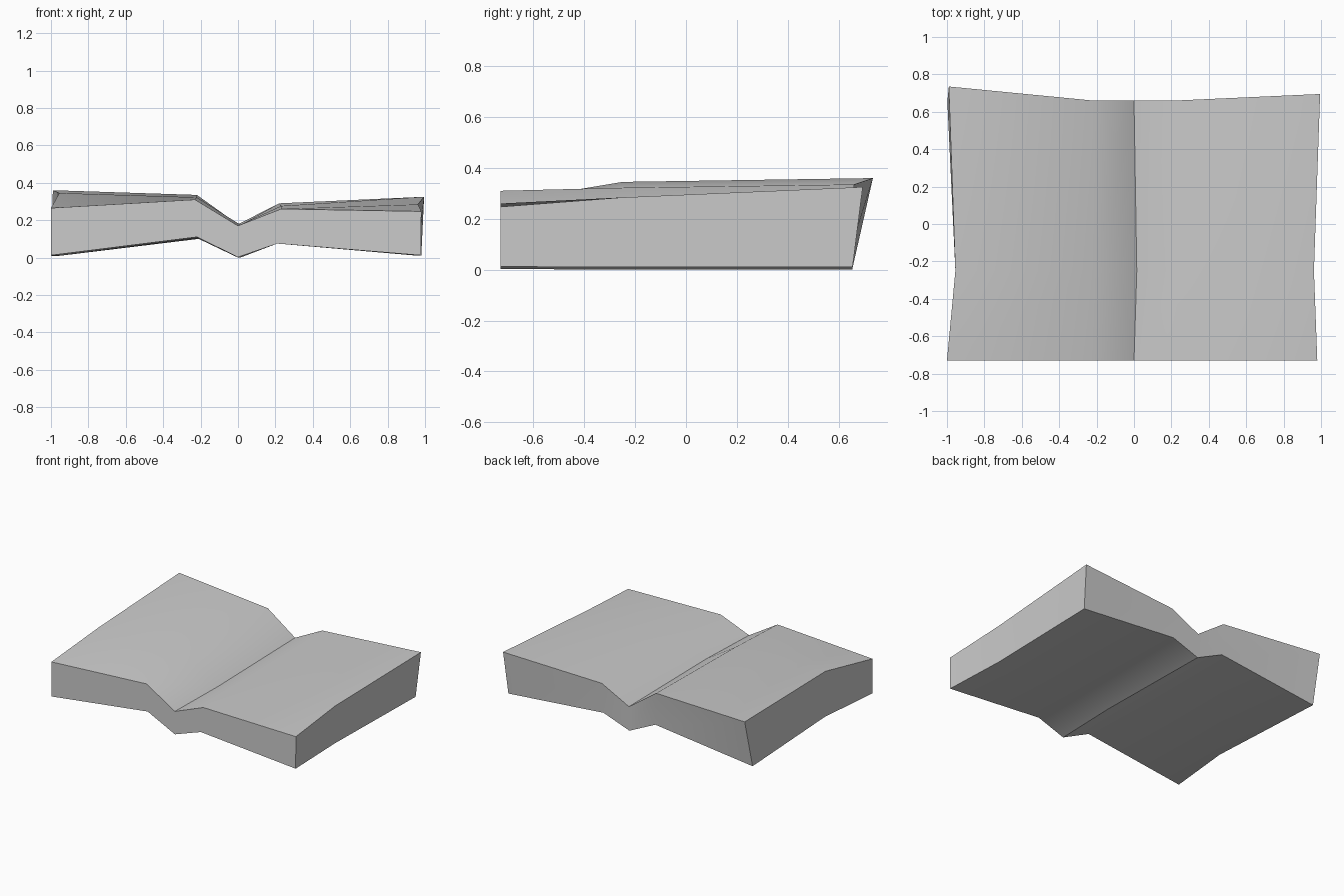
import bpy, bmesh, math

cube = bpy.data.objects.get("Cube")
if cube:
    bpy.data.objects.remove(cube, do_unlink=True)

# One plain stone-grey material
grey = bpy.data.materials.new("plain grey")
grey.use_nodes = True
colour = (0.6, 0.6, 0.6, 1)
grey.diffuse_color = colour
grey.node_tree.nodes["Principled BSDF"].inputs["Base Color"].default_value = colour

# Cross-sections from front to back: outer edge, ridge, valley, ridge, outer edge
top_rows = [
    [(-1, -.73, .265), (-.23, -.73, .31), (0, -.73, .17), (.23, -.73, .26), (.98, -.73, .247)],
    [(-.955, -.25, .345), (-.22, -.25, .322), (.015, -.25, .174), (.23, -.25, .276), (.962, -.25, .284)],
    [(-.99, .735, .36), (-.22, .66, .335), (0, .66, .178), (.22, .66, .29), (.995, .695, .325)],
]
bottom_rows = [
    [(-1, -.73, .012), (-.22, -.73, .11), (0, -.73, .002), (.21, -.73, .075), (.978, -.73, .012)],
    [(-.95, -.25, .01), (-.21, -.25, .105), (.015, -.25, .001), (.21, -.25, .075), (.96, -.25, .01)],
    [(-.998, .655, .007), (-.21, .655, .1), (0, .655, 0), (.21, .655, .075), (.98, .655, .01)],
]

# Folded slab: two sheets of faces joined by a wall round the rim
bm = bmesh.new()
top = [[bm.verts.new(p) for p in row] for row in top_rows]
bottom = [[bm.verts.new(p) for p in row] for row in bottom_rows]
for sheet in (top, bottom):
    for near, far in zip(sheet, sheet[1:]):
        for i in range(len(near) - 1):
            bm.faces.new((near[i], near[i + 1], far[i + 1], far[i]))


def rim(sheet):
    right = [row[-1] for row in sheet[1:-1]]
    left = [row[0] for row in sheet[1:-1]]
    return sheet[0] + right + sheet[-1][::-1] + left[::-1]


upper, lower = rim(top), rim(bottom)
for i in range(len(upper)):
    j = (i + 1) % len(upper)
    bm.faces.new((lower[i], lower[j], upper[j], upper[i]))
bmesh.ops.recalc_face_normals(bm, faces=bm.faces)

mesh = bpy.data.meshes.new("folded_slab")
bm.to_mesh(mesh)
bm.free()
mesh.materials.append(grey)
slab = bpy.data.objects.new("folded_slab", mesh)
bpy.context.collection.objects.link(slab)

# Smooth shading over the gentle ridges, sharp rim and valley
bpy.ops.object.select_all(action='DESELECT')
slab.select_set(True)
bpy.context.view_layer.objects.active = slab
bpy.ops.object.shade_smooth_by_angle(angle=math.radians(40))
